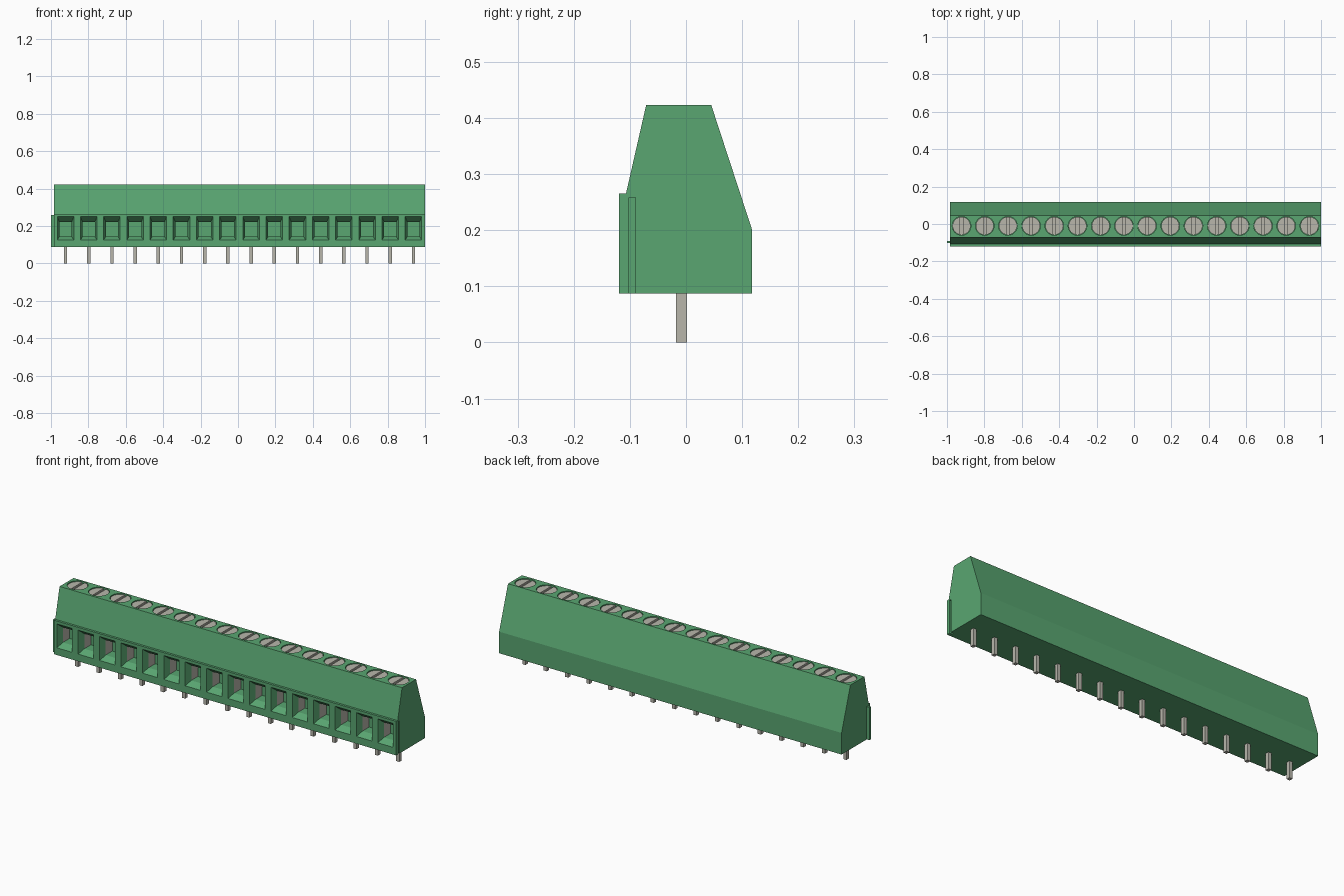
import bpy, bmesh, math

if "Cube" in bpy.data.objects:
    bpy.data.objects.remove(bpy.data.objects["Cube"], do_unlink=True)

COUNT, PITCH = 16, 0.124
LEFT, RIGHT = -0.984, 1.0
POLES = [LEFT + PITCH * (i + 0.5) for i in range(COUNT)]
SCREW_Y = -0.01


def material(name, colour):
    m = bpy.data.materials.new(name)
    m.use_nodes = True
    m.diffuse_color = colour
    m.node_tree.nodes["Principled BSDF"].inputs["Base Color"].default_value = colour
    return m


green = material("green plastic", (0.1, 0.38, 0.165, 1))
metal = material("grey metal", (0.48, 0.47, 0.41, 1))


def loft(bm, rings):
    """Skin matching rings of points into a closed solid; returns its side faces."""
    rows = [[bm.verts.new(p) for p in ring] for ring in rings]
    n = len(rows[0])
    sides = [bm.faces.new((a[i], a[(i + 1) % n], b[(i + 1) % n], b[i]))
             for a, b in zip(rows, rows[1:]) for i in range(n)]
    bm.faces.new(rows[0][::-1])
    bm.faces.new(rows[-1])
    return sides


def box(bm, x0, x1, y0, y1, z0, z1):
    loft(bm, [[(x0, y0, z), (x1, y0, z), (x1, y1, z), (x0, y1, z)] for z in (z0, z1)])


def disc(bm, x, r, z0, z1, start=0.0, sweep=2 * math.pi, steps=32):
    """Full disc, or the circular segment covered by an arc."""
    count = steps if sweep > 6 else steps + 1
    angles = [start + sweep * i / steps for i in range(count)]
    loft(bm, [[(x + r * math.cos(a), SCREW_Y + r * math.sin(a), z) for a in angles]
              for z in (z0, z1)])


def finish(name, bm, *mats):
    bmesh.ops.recalc_face_normals(bm, faces=bm.faces[:])
    mesh = bpy.data.meshes.new(name)
    bm.to_mesh(mesh)
    bm.free()
    for m in mats:
        mesh.materials.append(m)
    ob = bpy.data.objects.new(name, mesh)
    bpy.context.collection.objects.link(ob)
    return ob


# Housing: side profile extruded along the row
profile = [(-0.119, 0.087), (0.118, 0.087), (0.118, 0.2), (0.045, 0.423),
           (-0.071, 0.423), (-0.107, 0.265), (-0.119, 0.265)]
bm = bmesh.new()
loft(bm, [[(x, y, z) for y, z in profile] for x in (LEFT, RIGHT)])
housing = finish("housing", bm, green, metal)

# Cutter: wire funnels with metal-lined cages, screw wells and the end groove
bm = bmesh.new()
sections = [(-0.124, 0.046, 0.122, 0.254), (-0.085, 0.033, 0.143, 0.222),
            (-0.03, 0.033, 0.143, 0.222)]
for x in POLES:
    sides = loft(bm, [[(x - w, y, lo), (x + w, y, lo), (x + w, y, hi), (x - w, y, hi)]
                      for y, w, lo, hi in sections])
    sides[5].material_index = sides[7].material_index = 1
    disc(bm, x, 0.05, 0.4, 0.45)
box(bm, RIGHT - 0.013, RIGHT + 0.02, -0.102, -0.09, 0.05, 0.258)
cutter = finish("cutter", bm, green, metal)
cutter.hide_render = True

cut = housing.modifiers.new("openings", "BOOLEAN")
cut.operation, cut.solver, cut.object = "DIFFERENCE", "EXACT", cutter
bpy.context.view_layer.objects.active = housing
bpy.ops.object.modifier_apply(modifier=cut.name)
bpy.data.objects.remove(cutter, do_unlink=True)

# Joining rail on the other end
bm = bmesh.new()
box(bm, -1.0, LEFT, -0.102, -0.09, 0.087, 0.258)
finish("joining_rail", bm, green)

# Slotted screws: a base disc with two raised halves
bm = bmesh.new()
gap = math.asin(0.007 / 0.048)
for x in POLES:
    disc(bm, x, 0.048, 0.398, 0.41)
    for turn in (-math.pi / 2, math.pi / 2):
        disc(bm, x, 0.048, 0.409, 0.419, turn + gap, math.pi - 2 * gap, 16)
finish("screws", bm, metal)

# Solder pins
bm = bmesh.new()
for x in POLES:
    box(bm, x - 0.009, x + 0.009, -0.018, 0.002, 0, 0.09)
finish("pins", bm, metal)
